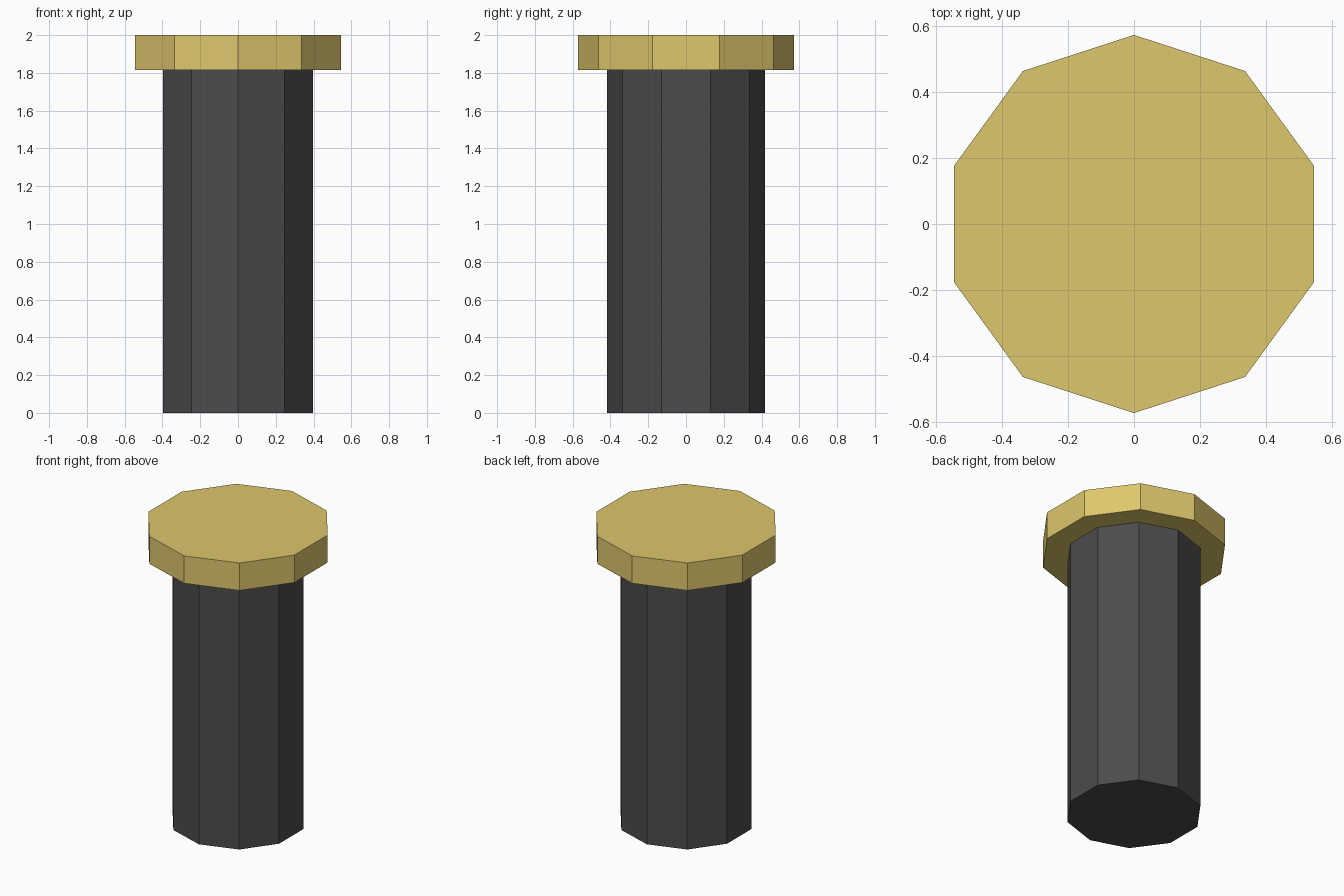
import bpy

if "Cube" in bpy.data.objects:
    bpy.data.objects.remove(bpy.data.objects["Cube"])

SIDES = 10


def material(name, rgb):
    mat = bpy.data.materials.new(name)
    mat.diffuse_color = (*rgb, 1.0)
    mat.use_nodes = True
    mat.node_tree.nodes["Principled BSDF"].inputs["Base Color"].default_value = mat.diffuse_color
    return mat


def prism(name, radius, z0, z1, mat):
    """Flat-shaded ten-sided prism with a corner pointing along y."""
    bpy.ops.mesh.primitive_cylinder_add(
        vertices=SIDES, radius=radius, depth=z1 - z0,
        location=(0, 0, (z0 + z1) / 2))
    obj = bpy.context.object
    obj.name = name
    obj.data.materials.append(mat)
    return obj


dark_grey = material("dark grey", (0.072, 0.072, 0.072))
gold = material("gold", (0.73, 0.57, 0.15))

# Tall shaft and the wider cap on top
prism("shaft", 0.417, 0.0, 1.815, dark_grey)
prism("cap", 0.572, 1.815, 2.0, gold)
